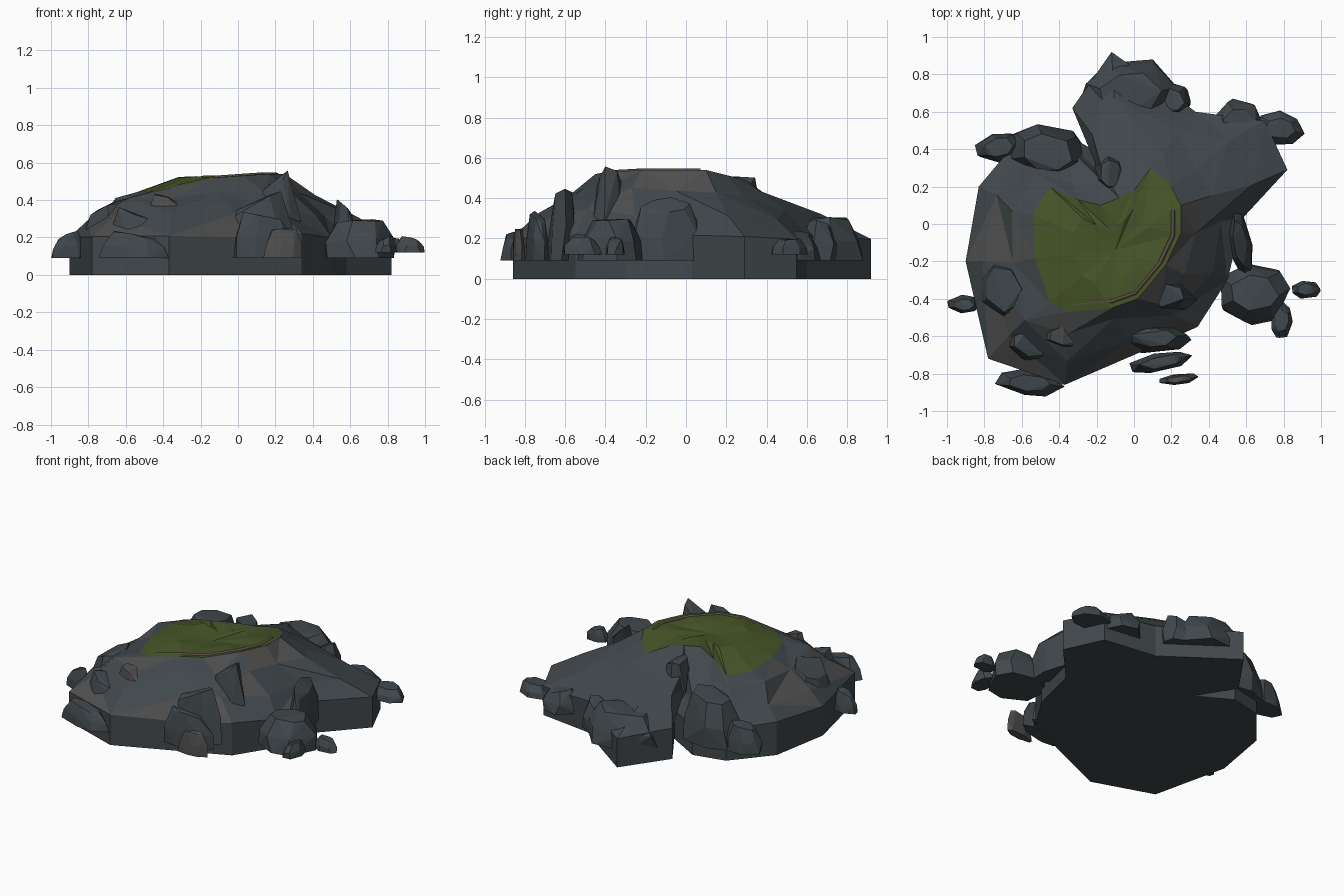
import bpy, bmesh, math, random
from mathutils import Vector

if "Cube" in bpy.data.objects:
    bpy.data.objects.remove(bpy.data.objects["Cube"])

random.seed(7)


def mat(name, col):
    m = bpy.data.materials.new(name)
    m.diffuse_color = (*col, 1)
    m.use_nodes = True
    m.node_tree.nodes["Principled BSDF"].inputs["Base Color"].default_value = m.diffuse_color
    return m


SLATE = mat("slate_rock", (0.052, 0.064, 0.072))
GREY = mat("grey_rock", (0.078, 0.078, 0.078))
GRASS = mat("grass", (0.062, 0.090, 0.022))
EARTH = mat("earth", (0.105, 0.078, 0.055))


def finish(bm, name, mats):
    bmesh.ops.recalc_face_normals(bm, faces=bm.faces)
    me = bpy.data.meshes.new(name)
    bm.to_mesh(me)
    bm.free()
    for m in mats:
        me.materials.append(m)
    bpy.context.collection.objects.link(bpy.data.objects.new(name, me))


def jit(a):
    return random.uniform(-a, a)


def plateau(x, y):
    """Plateau height: level on the right, falling to the left, front and back."""
    z = .54 - .25 * max(0, -x - .15) - .2 * max(0, -y - .35) - .25 * max(0, y - .1)
    return Vector((x, y, z))


# Island section lines: cliff x, y and plateau rim x, y
LINES = [
    (-.37, -.86, -.35, -.47), (0, -.70, -.12, -.45), (.34, -.55, .02, -.40),
    (.50, -.30, .17, -.22), (.58, .03, .25, -.05), (.82, .29, .25, .10),
    (.70, .55, .20, .20), (.33, .60, .09, .30), (-.12, .92, 0, .18),
    (-.33, .62, -.08, .14), (-.17, .37, -.18, .10), (-.40, .50, -.30, .13),
    (-.62, .45, -.45, .20), (-.83, .20, -.54, .05), (-.90, -.20, -.53, -.18),
    (-.78, -.72, -.45, -.42)]
N = len(LINES)
CLIFF = [Vector((l[0], l[1], .215 + jit(.02))) for l in LINES]
RIM = [plateau(l[2], l[3]) for l in LINES]


def loft(bm, a, b):
    for i in range(N):
        j = (i + 1) % N
        if random.random() < .5:
            tris = (a[i], a[j], b[j]), (a[i], b[j], b[i])
        else:
            tris = (a[i], a[j], b[i]), (a[j], b[j], b[i])
        for t in tris:
            bm.faces.new(t)


# Main rock mass: vertical cliff foot, then broken slopes up to the rim
bm = bmesh.new()
rings = []
for t in (0, .33, .68, 1):
    k = 1 if 0 < t < 1 else 0
    rings.append([bm.verts.new(p.lerp(q, t) + k * Vector((jit(.03), jit(.03), .015 + jit(.025))))
                  for p, q in zip(CLIFF, RIM)])
for a, b in zip(rings, rings[1:]):
    loft(bm, a, b)
for f in bm.faces:
    f.material_index = int(f.calc_center_median().y < .1 and random.random() < .5)
foot = [bm.verts.new((p.x, p.y, 0)) for p in CLIFF]
for i in range(N):
    j = (i + 1) % N
    bm.faces.new((foot[i], foot[j], rings[0][j], rings[0][i]))
bm.faces.new(foot[::-1])
finish(bm, "island_rock", (SLATE, GREY))

# Grass cap with a shallow hollow
bm = bmesh.new()
mid = Vector((-.10, -.14, .51))
rim = [bm.verts.new(p) for p in RIM]
inner = []
for p in RIM:
    q = p.lerp(mid, .5)
    inner.append(bm.verts.new((q.x, q.y, .525 + jit(.008))))
loft(bm, rim, inner)
c = bm.verts.new(mid)
for i in range(N):
    bm.faces.new((inner[i], inner[(i + 1) % N], c))
finish(bm, "grass_plateau", (GRASS,))

# Worn earth line just inside the front right grass edge
cu = bpy.data.curves.new("earth_line", 'CURVE')
cu.dimensions = '3D'
cu.bevel_depth = .012
cu.bevel_resolution = 0
sp = cu.splines.new('POLY')
sp.points.add(5)
for p, q in zip(sp.points, RIM):
    p.co = (*q.lerp(mid, .12), 1)
cu.materials.append(EARTH)
bpy.context.collection.objects.link(bpy.data.objects.new("earth_line", cu))


def boulder(name, x, y, rx, ry, m, n=7):
    """Faceted rock whose top follows the slope; wide foot and smaller top."""
    bm = bmesh.new()
    r = jit(.2)
    d = math.hypot(x + .1, y + .1)
    z0 = .09 if d < .95 else .12
    h = max(.20, .66 - .52 * d + .3 * ry) - z0
    tilt = jit(.2)
    for s, t in ((1, 0), (.93, .45), (.62, .95)):
        for i in range(n):
            a = 2 * math.pi * (i + jit(.2)) / n
            q = s * (1 + jit(.07))
            u, v = rx * q * math.cos(a), ry * q * math.sin(a)
            bm.verts.new((x + u * math.cos(r) - v * math.sin(r),
                          y + u * math.sin(r) + v * math.cos(r),
                          z0 + t * h * (1 + tilt * math.cos(a) + jit(.06))))
    bmesh.ops.convex_hull(bm, input=bm.verts[:])
    bmesh.ops.delete(bm, geom=[v for v in bm.verts if not v.link_faces], context='VERTS')
    finish(bm, name, (m,))


# Boulders: x, y and half sizes
FRONT = [(-.56, -.85, .18, .07), (-.54, -.64, .17, .11), (-.34, -.60, .19, .09),
         (.10, -.61, .20, .08), (.14, -.74, .18, .05), (.24, -.83, .11, .03),
         (.17, -.38, .17, .10)]
SIDES = [(-.91, -.43, .09, .05), (-.70, -.35, .15, .20), (.64, -.37, .21, .16),
         (.92, -.35, .08, .05), (.79, -.52, .06, .10), (.57, -.10, .06, .20)]
BACK = [(.56, .53, .14, .14), (.78, .51, .13, .09), (.20, .66, .11, .10),
        (-.02, .69, .27, .20), (-.12, .27, .10, .12), (-.46, .38, .23, .16),
        (-.72, .41, .13, .08)]
for name, rocks in (("front_boulder", FRONT), ("side_boulder", SIDES), ("back_boulder", BACK)):
    for k, args in enumerate(rocks):
        boulder(f"{name}_{k + 1}", *args, GREY if k % 3 == 2 and name[0] == "f" else SLATE)
